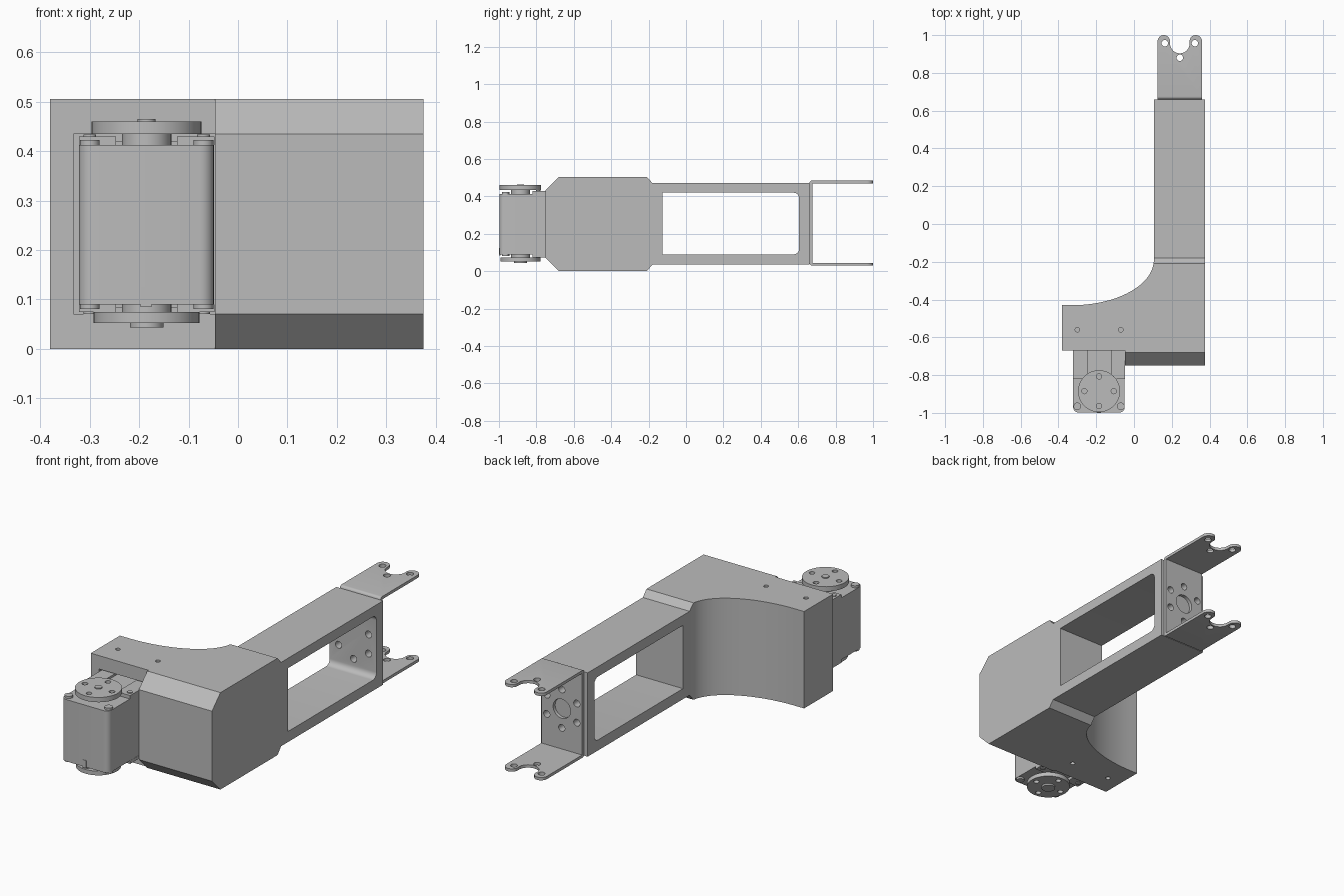
import bpy, bmesh
from math import sin, cos, radians
from mathutils import Vector

cube = bpy.data.objects.get("Cube")
if cube:
    bpy.data.objects.remove(cube, do_unlink=True)

grey = bpy.data.materials.new("plain_grey")
grey.use_nodes = True
GREY = (0.5, 0.5, 0.5, 1)
grey.diffuse_color = GREY
grey.node_tree.nodes["Principled BSDF"].inputs["Base Color"].default_value = GREY


def arc(cx, cy, rx, start, end, n=12, ry=None):
    """Points along a circular or elliptical arc."""
    ry = rx if ry is None else ry
    angles = [radians(start + (end - start) * i / n) for i in range(n + 1)]
    return [(cx + rx * cos(a), cy + ry * sin(a)) for a in angles]


def box(x0, x1, y0, y1):
    return [(x0, y0), (x1, y0), (x1, y1), (x0, y1)]


def prism(name, outline, axis, low, high):
    """Extrude a flat outline along an axis."""
    place = {"x": lambda a, b, h: (h, a, b),
             "y": lambda a, b, h: (a, h, b),
             "z": lambda a, b, h: (a, b, h)}[axis]
    bm = bmesh.new()
    face = bm.faces.new([bm.verts.new(place(a, b, low)) for a, b in outline])
    extruded = bmesh.ops.extrude_face_region(bm, geom=[face])["geom"]
    moved = [v for v in extruded if isinstance(v, bmesh.types.BMVert)]
    bmesh.ops.translate(bm, verts=moved, vec=Vector(place(0, 0, high - low)))
    bmesh.ops.recalc_face_normals(bm, faces=bm.faces)
    mesh = bpy.data.meshes.new(name)
    bm.to_mesh(mesh)
    bm.free()
    mesh.materials.append(grey)
    obj = bpy.data.objects.new(name, mesh)
    bpy.context.collection.objects.link(obj)
    return obj


def disc(name, a, b, radius, axis, low, high, n=32):
    return prism(name, arc(a, b, radius, 0, 360, n)[:-1], axis, low, high)


def combine(obj, cutter, operation="DIFFERENCE"):
    """Apply a boolean and remove the cutter."""
    cutter.hide_render = True
    mod = obj.modifiers.new("cut", "BOOLEAN")
    mod.operation, mod.object, mod.solver = operation, cutter, "EXACT"
    graph = bpy.context.evaluated_depsgraph_get()
    graph.update()
    mesh = bpy.data.meshes.new_from_object(obj.evaluated_get(graph))
    obj.modifiers.clear()
    obj.data = mesh
    bpy.data.objects.remove(cutter, do_unlink=True)


MID = 0.255        # mid height of the arm
ARM_X = 0.2425     # centre line of the arm
SERVO_X = -0.185   # motor axis
HORN_Y = -0.885

# Arm body: plan outline intersected with the side outline
plan = box(-0.047, 0.375, -0.75, 0.66)[:3] + [(0.105, 0.66)]
plan += arc(-0.33, -0.19, 0.435, 0, -90, 32, ry=0.24)
plan += [(-0.38, -0.43), (-0.38, -0.67), (-0.047, -0.67)]
arm = prism("arm_body", plan, "z", -0.1, 0.6)
lower = [(-0.75, 0.07), (-0.68, 0), (-0.21, 0), (-0.18, 0.035), (0.7, 0.035)]
upper = [(y, 0.505 - z) for y, z in reversed(lower)]
upper[0] = (0.7, 0.472)
upper[1] = (-0.18, 0.472)
combine(arm, prism("side_outline", lower + upper, "x", -0.5, 0.5), "INTERSECT")

# Arm window and motor pocket
window = [(-0.125, 0.09)] + arc(0.575, 0.12, 0.03, -90, 0, 6)
window += arc(0.575, 0.39, 0.03, 0, 90, 6) + [(-0.125, 0.42)]
combine(arm, prism("window", window, "x", 0.0, 0.5))
combine(arm, prism("pocket", box(-0.333, -0.047, -0.7, -0.5), "z", 0.07, 0.435))
for x in (-0.3, -0.07):
    combine(arm, disc("screw_hole", x, -0.56, 0.012, "z", -0.1, 0.6, 16))

# End bracket: bent strip intersected with the lug outline
strip = [(1.1, 0.03), (1.1, 0.045), (0.677, 0.045), (0.677, 0.47),
         (1.1, 0.47), (1.1, 0.485)]
strip += arc(0.675, 0.47, 0.015, 90, 180, 5) + arc(0.675, 0.045, 0.015, 180, 270, 5)
bracket = prism("end_bracket", strip, "x", 0, 0.5)
lugs = [(0.125, 0.6), (0.36, 0.6)] + arc(0.327, 0.967, 0.033, 0, 180, 16)
lugs += arc(ARM_X, 0.955, 0.0515, 0, -180, 20) + arc(0.158, 0.967, 0.033, 0, 180, 16)
combine(bracket, prism("lug_outline", lugs, "z", -0.1, 0.6), "INTERSECT")
for x, y in ((0.163, 0.957), (0.322, 0.957), (ARM_X, 0.88)):
    combine(bracket, disc("lug_hole", x, y, 0.017, "z", -0.1, 0.6, 20))
combine(bracket, disc("centre_hole", ARM_X, MID, 0.05, "y", 0.62, 0.75))
for x, z in arc(ARM_X, MID, 0.1, 30, 330, 5):
    for part in (arm, bracket):
        combine(part, disc("bolt_hole", x, z, 0.018, "y", 0.58, 0.75, 20))

# Motor case with rounded front corners
case = [(-0.322, -0.505)] + arc(-0.294, -0.97, 0.028, 180, 270, 6)
case += arc(-0.077, -0.97, 0.028, 270, 360, 6) + [(-0.049, -0.505)]
prism("motor_case", case, "z", 0.09, 0.412)
prism("cable_clip", box(-0.197, -0.175, 0.085, 0.125), "y", -1.0, -0.992)

# Rear mounting flanges and corner screws, top and bottom
for side in (-1, 1):
    xs = sorted((SERVO_X + side * 0.062, SERVO_X + side * 0.137))
    for label, z0, z1, tip in (("top", 0.412, 0.43, 0.434), ("bottom", 0.09, 0.074, 0.07)):
        prism(label + "_flange", box(*xs, -0.82, -0.505), "z", *sorted((z0, z1)))
        x = SERVO_X + side * 0.115
        disc(label + "_rear_screw", x, -0.79, 0.013, "z", *sorted((z1, tip)), 16)
        disc(label + "_front_screw", x, -0.965, 0.02, "z",
             *sorted((z0, z0 + (z1 - z0) * 0.6)), 16)
for label, low, high in (("top", 0.412, 0.419), ("bottom", 0.083, 0.09)):
    prism(label + "_bridge", box(-0.25, -0.12, -0.77, -0.505), "z", low, high)

# Rotating horns with bolt holes
for label, radius, z0, z1, hub in (("top", 0.111, 0.435, 0.46, 0.412),
                                   ("bottom", 0.107, 0.074, 0.052, 0.09)):
    horn = disc(label + "_horn", SERVO_X, HORN_Y, radius, "z", *sorted((z0, z1)), 48)
    for x, y in arc(SERVO_X, HORN_Y, 0.078, 0, 270, 3):
        combine(horn, disc("horn_hole", x, y, 0.014, "z", 0, 0.6, 16))
    disc(label + "_hub", SERVO_X, HORN_Y, 0.05, "z", *sorted((hub, z0)))
disc("top_horn_screw", SERVO_X, HORN_Y, 0.018, "z", 0.46, 0.465)
disc("bottom_horn_boss", SERVO_X, HORN_Y, 0.034, "z", 0.043, 0.052)

# Smooth the round surfaces, keep edges crisp
bpy.ops.object.select_all(action="DESELECT")
for obj in bpy.context.scene.objects:
    if obj.type == "MESH" and grey.name in obj.data.materials:
        obj.select_set(True)
        bpy.context.view_layer.objects.active = obj
bpy.ops.object.shade_smooth_by_angle(angle=radians(30))
